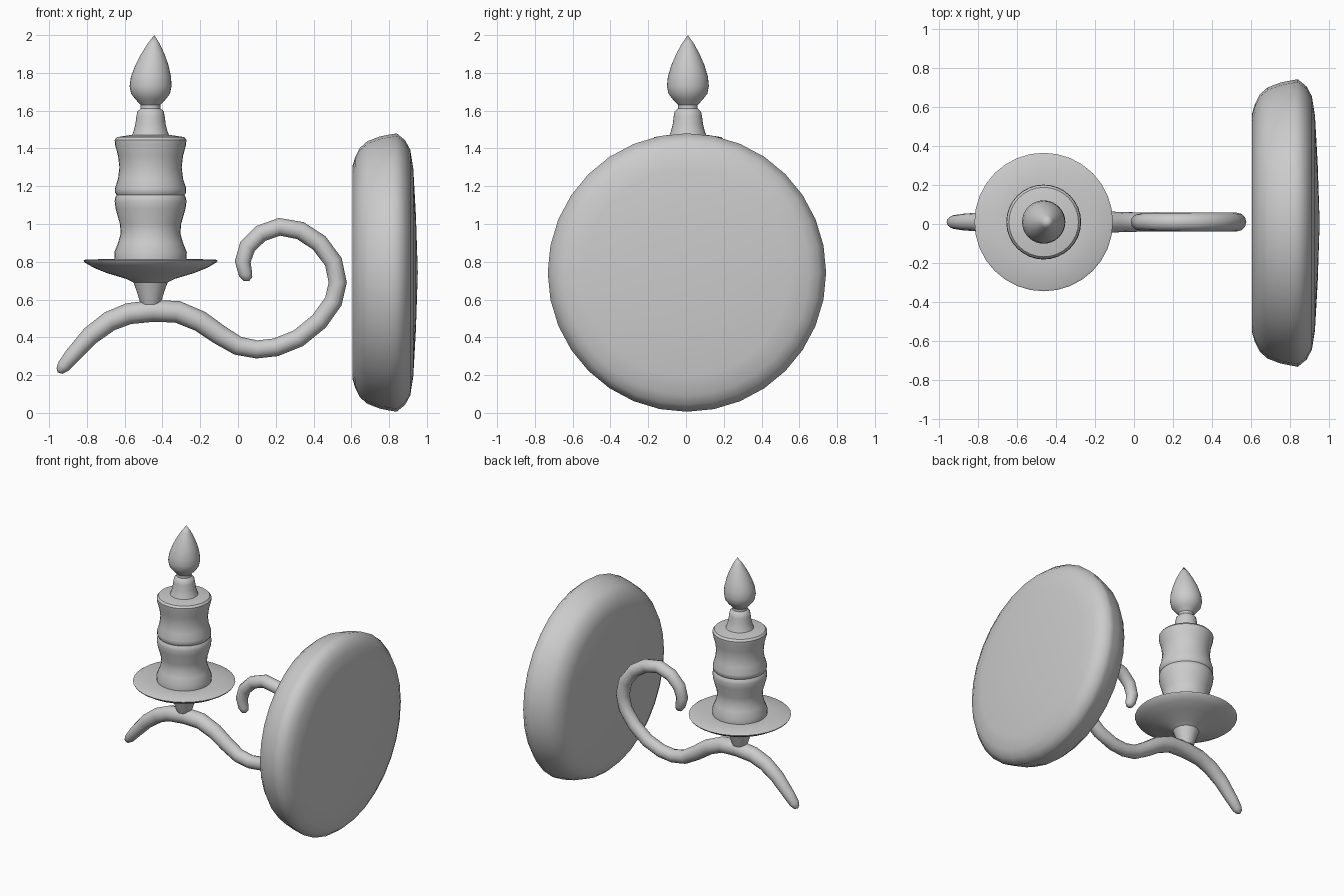
import bpy, bmesh, math
from mathutils import Vector


def skin(name, rings, angle=40):
    """Join rings of points into a capped, smooth-shaded tube."""
    bm = bmesh.new()
    loops = [[bm.verts.new(p) for p in ring] for ring in rings]
    n = len(loops[0])
    for a, b in zip(loops, loops[1:]):
        for i in range(n):
            j = (i + 1) % n
            bm.faces.new((a[i], a[j], b[j], b[i]))
    bm.faces.new(loops[0][::-1])
    bm.faces.new(loops[-1])
    bmesh.ops.remove_doubles(bm, verts=bm.verts, dist=1e-4)
    bmesh.ops.recalc_face_normals(bm, faces=bm.faces)
    mesh = bpy.data.meshes.new(name)
    bm.to_mesh(mesh)
    bm.free()
    ob = bpy.data.objects.new(name, mesh)
    bpy.context.collection.objects.link(ob)
    bpy.ops.object.select_all(action='DESELECT')
    ob.select_set(True)
    bpy.context.view_layer.objects.active = ob
    bpy.ops.object.shade_smooth_by_angle(angle=math.radians(angle))
    return ob


def lathe(name, profile, centre, along_x=False, sides=32, angle=40):
    """Spin (radius, height) pairs about the z or x axis."""
    rings = []
    for r, h in profile:
        ring = []
        for k in range(sides):
            t = math.tau * k / sides
            c, s = r * math.cos(t), r * math.sin(t)
            ring.append(Vector(centre) + Vector((h, c, s) if along_x else (c, s, h)))
        rings.append(ring)
    return skin(name, rings, angle)


Y = 0.01

# Round wall plate
lathe("wall_plate", [(0.56, 0.605), (0.61, 0.62), (0.66, 0.645), (0.695, 0.685),
                     (0.72, 0.75), (0.73, 0.80), (0.737, 0.84), (0.70, 0.885),
                     (0.65, 0.912), (0.55, 0.928), (0.3, 0.942), (0.0, 0.952)],
      (0, 0.005, 0.743), along_x=True, angle=50)

# Drip dish with its short stem
lathe("drip_dish", [(0.05, 0.575), (0.06, 0.60), (0.072, 0.64), (0.09, 0.69),
                    (0.13, 0.71), (0.23, 0.74), (0.30, 0.768), (0.35, 0.797),
                    (0.355, 0.806), (0.345, 0.812), (0.20, 0.815), (0.0, 0.815)],
      (-0.463, Y, 0))

# Turned candle
lathe("candle", [(0.19, 0.81), (0.192, 0.85), (0.172, 0.90), (0.158, 0.95),
                 (0.162, 1.00), (0.185, 1.08), (0.19, 1.12), (0.187, 1.14),
                 (0.179, 1.153), (0.187, 1.165), (0.188, 1.19), (0.172, 1.24),
                 (0.165, 1.30), (0.172, 1.36), (0.188, 1.42), (0.19, 1.445),
                 (0.178, 1.46), (0.10, 1.472), (0.0, 1.475)],
      (-0.463, Y, 0))

# Wick holder and flame, the tip leaning slightly to +x
flame = lathe("flame", [(0.10, 1.465), (0.09, 1.49), (0.08, 1.53), (0.075, 1.57),
                        (0.07, 1.595), (0.052, 1.612), (0.052, 1.63), (0.08, 1.66),
                        (0.103, 1.69), (0.111, 1.73), (0.106, 1.78), (0.088, 1.84),
                        (0.062, 1.90), (0.032, 1.955), (0.0, 2.0)],
              (-0.463, Y, 0))
for v in flame.data.vertices:
    v.co.x += 0.02 * max(0, (v.co.z - 1.75) / 0.25)

# Scrolled arm: (x, z, radius) along a smoothed path
path = [(-0.955, 0.215, 0.0), (-0.945, 0.222, 0.022), (-0.925, 0.245, 0.035),
        (-0.88, 0.30, 0.042), (-0.78, 0.41, 0.05), (-0.68, 0.485, 0.054),
        (-0.58, 0.525, 0.056), (-0.45, 0.54, 0.058), (-0.32, 0.535, 0.058),
        (-0.20, 0.485, 0.056), (-0.10, 0.415, 0.053), (0.0, 0.355, 0.05),
        (0.10, 0.336, 0.048), (0.20, 0.347, 0.048), (0.32, 0.395, 0.048),
        (0.43, 0.485, 0.048), (0.505, 0.59, 0.048), (0.528, 0.69, 0.048),
        (0.505, 0.80, 0.048), (0.43, 0.90, 0.048), (0.33, 0.965, 0.048),
        (0.22, 0.985, 0.047), (0.12, 0.95, 0.046), (0.05, 0.88, 0.045),
        (0.025, 0.80, 0.042), (0.04, 0.735, 0.036), (0.053, 0.708, 0.025),
        (0.058, 0.697, 0.0)]
rings = []
for i, (x, z, r) in enumerate(path):
    a, b = path[max(i - 1, 0)], path[min(i + 1, len(path) - 1)]
    tangent = Vector((b[0] - a[0], 0, b[1] - a[1])).normalized()
    side = Vector((-tangent.z, 0, tangent.x))
    rings.append([Vector((x, Y, z)) + r * (math.cos(t) * side + math.sin(t) * Vector((0, 1, 0)))
                  for t in (math.tau * k / 12 for k in range(12))])
skin("scroll_arm", rings, 60)
